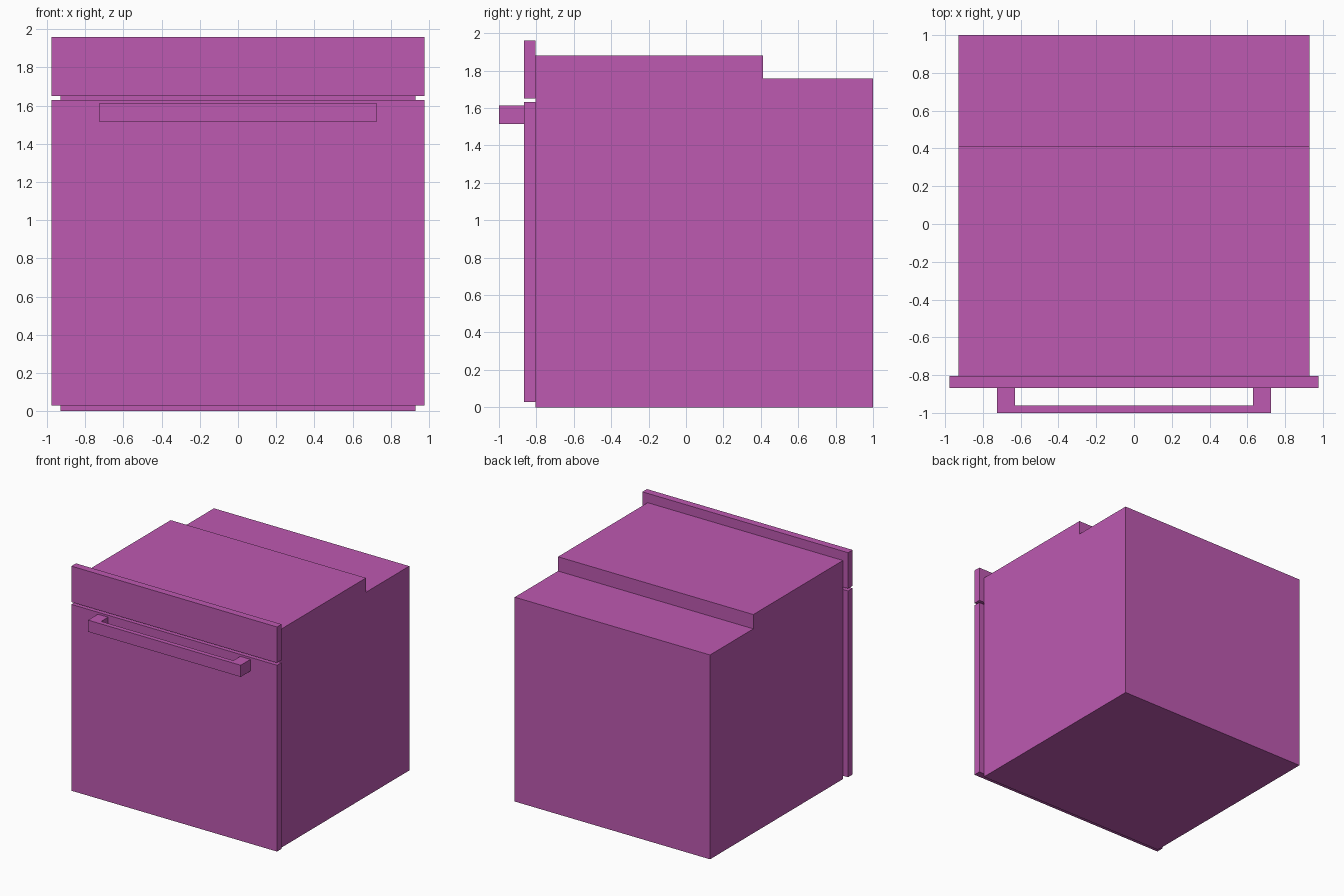
import bpy
import bmesh

if "Cube" in bpy.data.objects:
    bpy.data.objects.remove(bpy.data.objects["Cube"])

purple = bpy.data.materials.new("purple")
purple.diffuse_color = (0.51, 0.10, 0.44, 1.0)
purple.use_nodes = True
purple.node_tree.nodes["Principled BSDF"].inputs["Base Color"].default_value = purple.diffuse_color


def extrude_profile(name, points, direction):
    """Make a solid prism from a flat outline swept along a vector."""
    bm = bmesh.new()
    face = bm.faces.new([bm.verts.new(p) for p in points])
    swept = bmesh.ops.extrude_face_region(bm, geom=[face])["geom"]
    verts = [g for g in swept if isinstance(g, bmesh.types.BMVert)]
    bmesh.ops.translate(bm, verts=verts, vec=direction)
    bmesh.ops.recalc_face_normals(bm, faces=bm.faces)
    mesh = bpy.data.meshes.new(name)
    bm.to_mesh(mesh)
    bm.free()
    mesh.materials.append(purple)
    obj = bpy.data.objects.new(name, mesh)
    bpy.context.collection.objects.link(obj)
    return obj


BODY_W, FRONT_W = 0.929, 0.978      # half widths
BODY_Y, FRONT_Y = -0.805, -0.867    # front planes of body and door

# Oven body: side outline with the lowered rear of the top
side = [(BODY_Y, 0), (1, 0), (1, 1.757), (0.412, 1.757), (0.412, 1.88), (BODY_Y, 1.88)]
extrude_profile("oven_body", [(-BODY_W, y, z) for y, z in side], (2 * BODY_W, 0, 0))

# Door and control panel: flat slabs on the front
for name, z0, z1 in (("oven_door", 0.029, 1.631), ("control_panel", 1.651, 1.96)):
    outline = [(-FRONT_W, z0), (FRONT_W, z0), (FRONT_W, z1), (-FRONT_W, z1)]
    extrude_profile(name, [(x, FRONT_Y, z) for x, z in outline], (0, BODY_Y - FRONT_Y, 0))

# Door handle: U-shaped plan, mirrored half outline
half = [(0.726, -1), (0.726, FRONT_Y), (0.629, FRONT_Y), (0.629, -0.96)]
plan = half + [(-x, y) for x, y in reversed(half)]
extrude_profile("door_handle", [(x, y, 1.514) for x, y in plan], (0, 0, 0.1))
